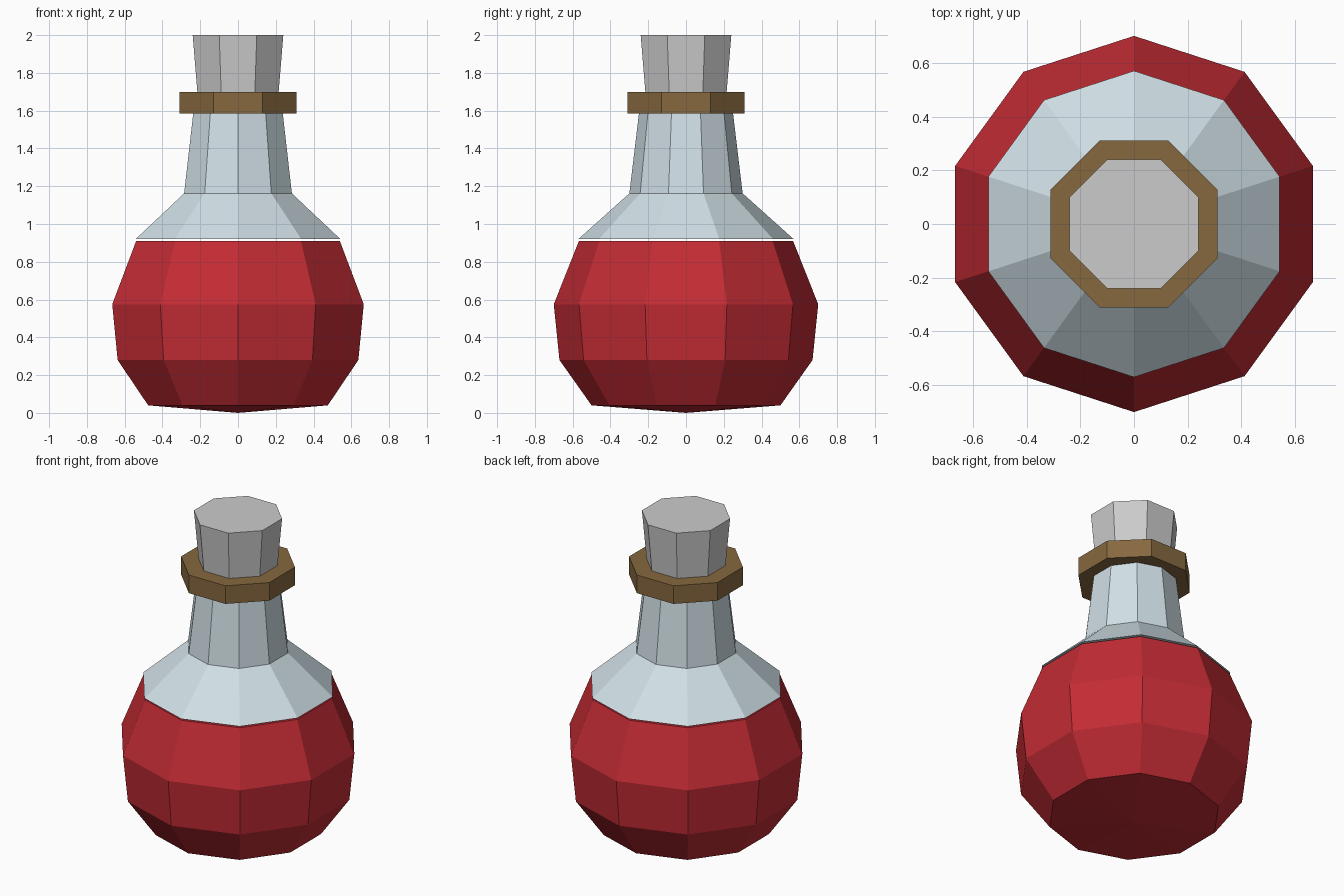
import bpy
import bmesh
from math import cos, sin, tau

if "Cube" in bpy.data.objects:
    bpy.data.objects.remove(bpy.data.objects["Cube"])


def material(name, rgb):
    mat = bpy.data.materials.new(name)
    mat.diffuse_color = (*rgb, 1.0)
    mat.use_nodes = True
    mat.node_tree.nodes["Principled BSDF"].inputs["Base Color"].default_value = mat.diffuse_color
    return mat


def lathe(name, profile, sides, start, mat=None, tip=None):
    """Stack flat-sided rings from (radius, z) pairs; tip is the z of a pointed base."""
    bm = bmesh.new()
    rings = [[bm.verts.new((r * cos(start + tau * i / sides),
                            r * sin(start + tau * i / sides), z))
              for i in range(sides)] for r, z in profile]
    for low, high in zip(rings, rings[1:]):
        for i in range(sides):
            j = (i + 1) % sides
            bm.faces.new((low[i], low[j], high[j], high[i]))
    bm.faces.new(rings[-1])
    if tip is None:
        bm.faces.new(rings[0][::-1])
    else:
        point = bm.verts.new((0, 0, tip))
        for i in range(sides):
            bm.faces.new((point, rings[0][(i + 1) % sides], rings[0][i]))
    bmesh.ops.recalc_face_normals(bm, faces=bm.faces)
    mesh = bpy.data.meshes.new(name)
    bm.to_mesh(mesh)
    bm.free()
    obj = bpy.data.objects.new(name, mesh)
    bpy.context.collection.objects.link(obj)
    if mat:
        mesh.materials.append(mat)
    return obj


red = material("red_liquid", (0.55, 0.025, 0.035))
pale = material("pale_glass", (0.63, 0.74, 0.79))
brown = material("brown_band", (0.24, 0.14, 0.05))

# Ten-sided flask with corners facing front and back
lathe("liquid_body", [(0.50, 0.04), (0.67, 0.28), (0.70, 0.575), (0.567, 0.91)],
      10, tau / 4, red, tip=0.0)
lathe("glass_neck", [(0.57, 0.92), (0.30, 1.162), (0.245, 1.62)],
      10, tau / 4, pale)

# Eight-sided collar and stopper with flats facing front and back
flat = 1 / cos(tau / 16)
lathe("neck_collar", [(0.31 * flat, 1.585), (0.31 * flat, 1.70)],
      8, tau / 16, brown)
lathe("stopper", [(0.207 * flat, 1.60), (0.24 * flat, 2.0)], 8, tau / 16)
